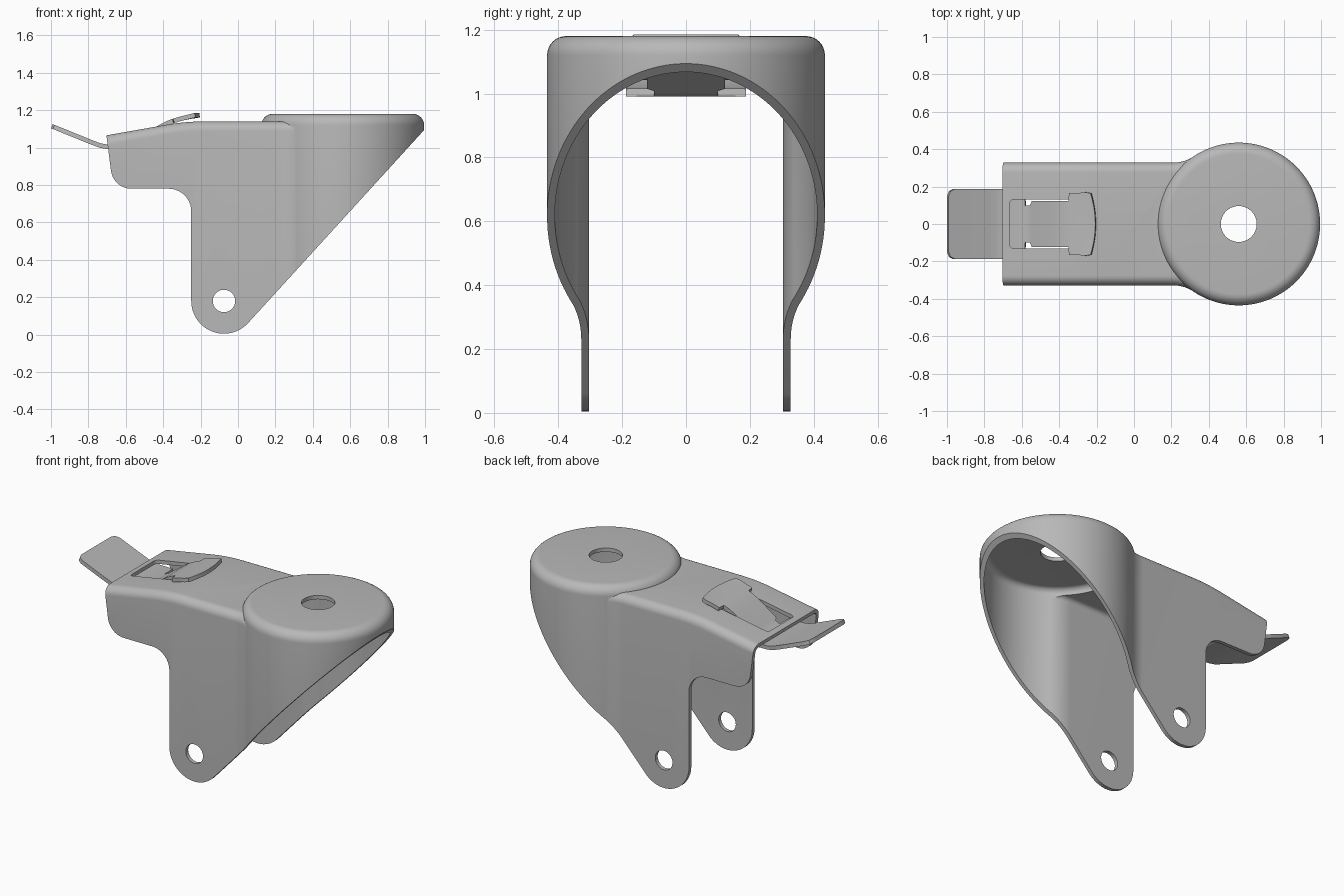
import bpy, bmesh, math

old = bpy.data.objects.get("Cube")
if old:
    bpy.data.objects.remove(old, do_unlink=True)

# Single metal colour
metal = bpy.data.materials.new("grey_metal")
GREY = (0.48, 0.48, 0.48, 1)
metal.diffuse_color = GREY
metal.use_nodes = True
metal.node_tree.nodes["Principled BSDF"].inputs["Base Color"].default_value = GREY

T = 0.024                 # sheet thickness
W, R, CX = 0.328, 0.435, 0.56   # channel half width, cup radius, cup centre
FIL = 0.2                 # plan fillet between channel and cup


def make(name, bm):
    bmesh.ops.recalc_face_normals(bm, faces=bm.faces)
    me = bpy.data.meshes.new(name)
    bm.to_mesh(me)
    bm.free()
    me.materials.append(metal)
    ob = bpy.data.objects.new(name, me)
    bpy.context.collection.objects.link(ob)
    return ob


def activate(ob):
    bpy.ops.object.select_all(action='DESELECT')
    ob.select_set(True)
    bpy.context.view_layer.objects.active = ob


def boolean(ob, cutter, op):
    m = ob.modifiers.new("cut", 'BOOLEAN')
    m.operation, m.solver, m.object = op, 'EXACT', cutter
    activate(ob)
    bpy.ops.object.modifier_apply(modifier=m.name)
    bpy.data.objects.remove(cutter, do_unlink=True)


def arc(cx, cy, r, a0, a1, n):
    return [(cx + r * math.cos(math.radians(a0 + (a1 - a0) * i / n)),
             cy + r * math.sin(math.radians(a0 + (a1 - a0) * i / n))) for i in range(n + 1)]


def bridge(bm, a, b, closed=True):
    n = len(a)
    for i in range(n if closed else n - 1):
        j = (i + 1) % n
        bm.faces.new((a[i], a[j], b[j], b[i]))


def prism(name, pts, lo, hi, axis):
    """Extrude a flat outline along y or z."""
    bm = bmesh.new()
    rows = [[bm.verts.new((p, v, q) if axis == 'y' else (p, q, v)) for p, q in pts] for v in (lo, hi)]
    bridge(bm, *rows)
    bm.faces.new(rows[0])
    bm.faces.new(rows[1])
    return make(name, bm)


def channel(name, off, x0, x1, bottom):
    """Loft of round-shouldered sections that flares into the cup."""
    fr, r0 = FIL + off, 0.052 - off
    cy = W + FIL
    cup = R - 0.0008
    dx = math.sqrt((cup + FIL) ** 2 - cy ** 2)
    fx = CX - dx
    end = math.atan2(dx, cy)
    st = [(x, W - off) for x in (x0, -0.38, -0.34, -0.30, -0.26, -0.22, -0.18)]
    st += [(fx + fr * math.sin(end * i / 10), cy - fr * math.cos(end * i / 10)) for i in range(11)]
    st.append((x1, st[-1][1]))
    bm = bmesh.new()
    rows = []
    for x, w in st:
        # sloping roof with a soft bend
        u = min(max((-0.18 - x) / 0.2, 0), 1)
        h = 1.14 - 0.0176 * u * u - 0.176 * max(-0.38 - x, 0) - off
        sec = [(w, bottom)] + arc(w - r0, h - r0, r0, 0, 90, 8)
        sec += [(-y, z) for y, z in reversed(sec)]
        rows.append([bm.verts.new((x, y, z)) for y, z in sec])
    for a, b in zip(rows, rows[1:]):
        bridge(bm, a, b)
    bm.faces.new(rows[0])
    bm.faces.new(rows[-1])
    return make(name, bm)


def cup(name, off, bottom):
    """Turned swivel cup with a rounded top edge."""
    r, rad, top = R - off, 0.06 - off, 1.18 - off
    prof = [(r, bottom)] + arc(r - rad, top - rad, rad, 0, 90, 8)
    n = 128
    bm = bmesh.new()
    rows = [[bm.verts.new((CX + p * math.cos(2 * math.pi * i / n),
                           p * math.sin(2 * math.pi * i / n), z)) for i in range(n)] for p, z in prof]
    for a, b in zip(rows, rows[1:]):
        bridge(bm, a, b)
    bm.faces.new(rows[0])
    bm.faces.new(rows[-1])
    return make(name, bm)


# Fork housing: channel plus cup, hollowed out
fork = channel("fork_housing", 0, -0.85, 0.5, -0.1)
boolean(fork, cup("cup_outer", 0, -0.1), 'UNION')
boolean(fork, channel("channel_hollow", T, -0.9, 0.52, -0.2), 'DIFFERENCE')
boolean(fork, cup("cup_hollow", T, -0.2), 'DIFFERENCE')

# Trim to the side silhouette with rounded legs
side = [(-0.734, 1.3)] + arc(-0.57, 0.89, 0.11, 187, 270, 10)
side += arc(-0.37, 0.66, 0.12, 90, 0, 10)
side += arc(-0.075, 0.18, 0.175, 180, 317.6, 24)
side += [(1.1, 1.209), (1.1, 1.3)]
boolean(fork, prism("side_trim", side, -0.6, 0.6, 'y'), 'INTERSECT')

# Axle holes, stem hole and lever slot
boolean(fork, prism("axle_cut", arc(-0.075, 0.18, 0.06, 0, 352.5, 47), -0.7, 0.7, 'y'), 'DIFFERENCE')
boolean(fork, prism("stem_cut", arc(CX, 0, 0.096, 0, 354.375, 63), 1.0, 1.3, 'z'), 'DIFFERENCE')
slot = [(-0.32, -0.13), (-0.32, 0.13)] + arc(-0.645, 0.11, 0.02, 90, 180, 4)
slot += arc(-0.645, -0.11, 0.02, 180, 270, 4)
boolean(fork, prism("slot_cut", slot, 1.0, 1.3, 'z'), 'DIFFERENCE')

# Brake lever: bent sheet given as (x, z, half width, end bow)
stations = [(-0.995, 1.114, 0.150, 0), (-0.985, 1.110, 0.176, 0), (-0.96, 1.100, 0.188, 0),
            (-0.78, 1.027, 0.188, 0), (-0.74, 1.012, 0.188, 0), (-0.70, 1.004, 0.188, 0),
            (-0.585, 1.003, 0.188, 0), (-0.580, 1.004, 0.100, 0), (-0.550, 1.018, 0.100, 0),
            (-0.540, 1.025, 0.122, 0), (-0.42, 1.108, 0.122, 0), (-0.38, 1.129, 0.122, 0),
            (-0.348, 1.142, 0.122, 0), (-0.344, 1.143, 0.165, 0), (-0.30, 1.156, 0.165, 0),
            (-0.25, 1.166, 0.170, 0.010), (-0.205, 1.173, 0.165, 0.025)]
bm = bmesh.new()
rows = []
for x, z, hw, bow in stations:
    rows.append([bm.verts.new((x - bow * (i / 5) ** 2, hw * i / 5, z)) for i in range(-5, 6)])
for a, b in zip(rows, rows[1:]):
    bridge(bm, a, b, closed=False)
lever = make("brake_lever", bm)
sol = lever.modifiers.new("sheet", 'SOLIDIFY')
sol.thickness, sol.offset = 0.024, 0
activate(lever)
bpy.ops.object.modifier_apply(modifier=sol.name)

for ob in (fork, lever):
    activate(ob)
    bpy.ops.object.shade_smooth_by_angle(angle=math.radians(32))
